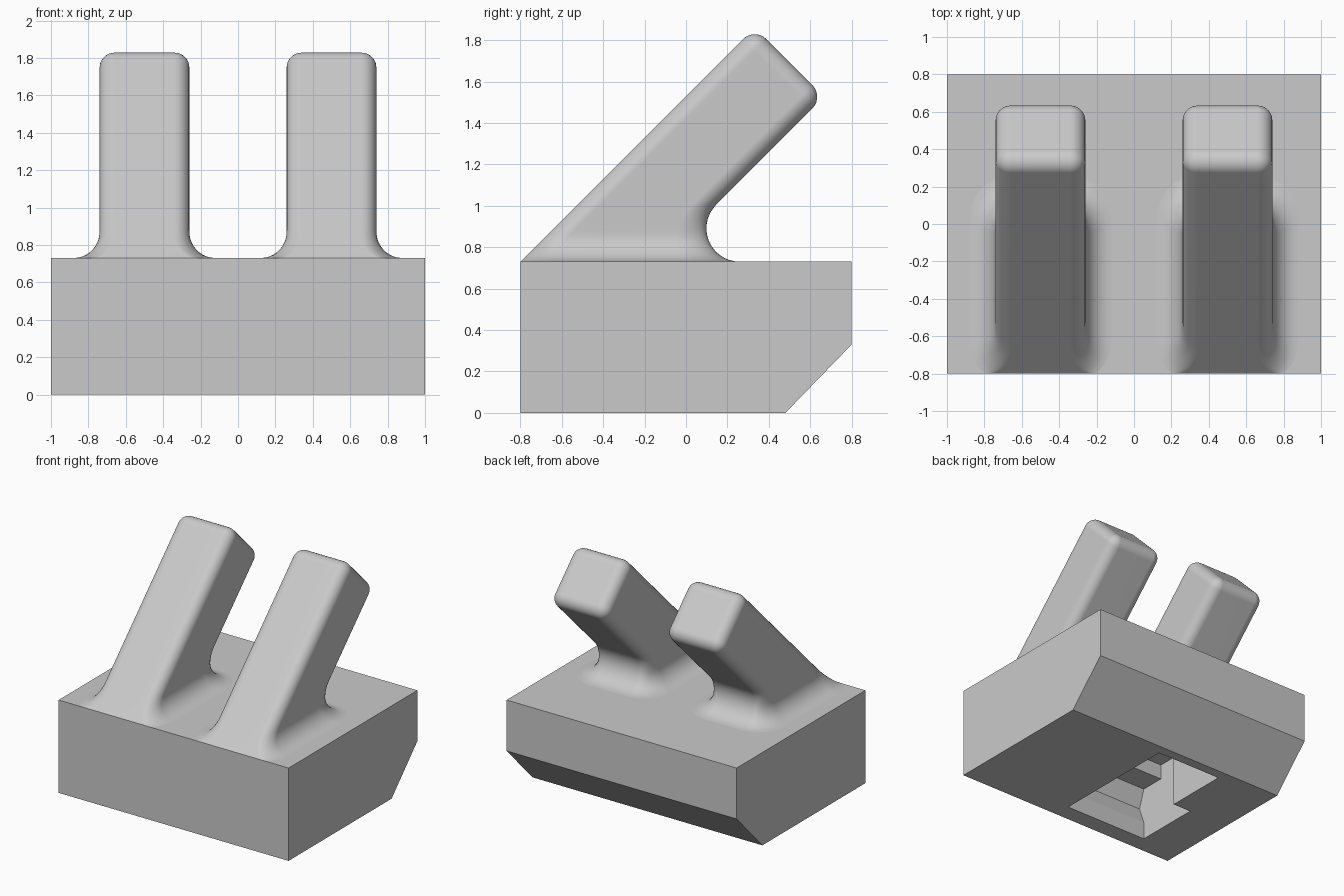
import bpy
import bmesh
from math import sin, cos, pi, sqrt

cube = bpy.data.objects.get("Cube")
if cube:
    bpy.data.objects.remove(cube, do_unlink=True)

grey = bpy.data.materials.new("plain grey")
grey.use_nodes = True
colour = (0.59, 0.59, 0.59, 1)
grey.diffuse_color = colour
grey.node_tree.nodes["Principled BSDF"].inputs["Base Color"].default_value = colour


def make_object(name, bm):
    bmesh.ops.recalc_face_normals(bm, faces=bm.faces)
    mesh = bpy.data.meshes.new(name)
    bm.to_mesh(mesh)
    bm.free()
    mesh.materials.append(grey)
    obj = bpy.data.objects.new(name, mesh)
    bpy.context.collection.objects.link(obj)
    return obj


def extrude_profile(name, profile, x0, x1):
    """Extrude a side profile of (y, z) points between two x positions."""
    bm = bmesh.new()
    face = bm.faces.new([bm.verts.new((x0, y, z)) for y, z in profile])
    moved = bmesh.ops.extrude_face_region(bm, geom=[face])["geom"]
    verts = [v for v in moved if isinstance(v, bmesh.types.BMVert)]
    bmesh.ops.translate(bm, verts=verts, vec=(x1 - x0, 0, 0))
    return make_object(name, bm)


# Base block with a chamfered lower back edge
TOP = 0.73
FRONT = -0.8
base = extrude_profile("base_block", [(FRONT, 0), (0.48, 0), (0.8, 0.33),
                                      (0.8, TOP), (FRONT, TOP)], -1, 1)

# Stepped socket in the underside, with a wider front part
front_wall = [(-0.46, 0.55), (-0.46, 0.43), (-0.66, 0.43),
              (-0.71, 0.28), (-0.66, 0.14), (-0.66, -0.1)]
for name, back, x0, x1 in (("socket_cutter", 0.4, -0.49, 0.09),
                           ("side_socket_cutter", -0.12, -0.65, -0.4)):
    cutter = extrude_profile(name, [(back, -0.1), (back, 0.55)] + front_wall, x0, x1)
    cutter.hide_render = True
    cutter.hide_viewport = True
    cut = base.modifiers.new(name, "BOOLEAN")
    cut.operation = "DIFFERENCE"
    cut.solver = "EXACT"
    cut.object = cutter

bpy.context.view_layer.update()
solid = bpy.data.meshes.new_from_object(
    base.evaluated_get(bpy.context.evaluated_depsgraph_get()))
base.modifiers.clear()
base.data = solid
for helper in ("socket_cutter", "side_socket_cutter"):
    bpy.data.objects.remove(bpy.data.objects[helper], do_unlink=True)

# Leaning prongs: rounded sections lofted from the flared foot to the rounded tip
HALF = 0.24
DEPTH = 0.474
EDGE = 0.08
LENGTH = 1.6
SIDE_R = 0.14
BACK_R = 0.1615
BACK_Y = 0.26
K = sqrt(0.5)


def rounded_section(half, near, far, far_radii, near_radii, steps=8):
    points = []
    for quarter, (sx, sy) in enumerate(((1, 1), (-1, 1), (-1, -1), (1, -1))):
        rx, ry = far_radii if sy > 0 else near_radii
        cx = sx * (half - rx)
        cy = far - ry if sy > 0 else near + ry
        for i in range(steps + 1):
            a = (quarter + i / steps) * pi / 2
            points.append((cx + rx * cos(a), cy + ry * sin(a)))
    return points


def prong_rings():
    rings = []
    # Flared foot, in level slices
    foot_height = BACK_R * (1 + K)
    for i in range(15):
        h = foot_height * (i / 14) ** 1.8
        side = SIDE_R - sqrt(max(0, SIDE_R ** 2 - (SIDE_R - min(h, SIDE_R)) ** 2))
        near = FRONT + h
        straight = near + DEPTH / K
        far = BACK_Y - sqrt(BACK_R ** 2 - (h - BACK_R) ** 2)
        flare = max(0, far - straight)
        far_radii = (EDGE + side, EDGE / K + flare * 0.32)
        near_radii = (EDGE + side * 0.2, EDGE / K + side * 0.6)
        section = rounded_section(HALF + side, near, far, far_radii, near_radii)
        rings.append([(x, y, TOP + h) for x, y in section])
    # Straight shaft ending in a rounded tip, in slices square to the lean
    for i in range(8):
        a = i / 7 * pi / 2
        along = LENGTH - EDGE * (1 - sin(a))
        inset = EDGE * (1 - cos(a))
        r = max(EDGE - inset, 0.002)
        section = rounded_section(HALF - inset, inset, DEPTH - inset, (r, r), (r, r))
        rings.append([(x, FRONT + (along + v) * K, TOP + (along - v) * K)
                      for x, v in section])
    return rings


for name, x_pos in (("right_prong", -0.5), ("left_prong", 0.5)):
    bm = bmesh.new()
    loops = [[bm.verts.new((x + x_pos, y, z)) for x, y, z in ring]
             for ring in prong_rings()]
    for low, high in zip(loops, loops[1:]):
        for i in range(len(low)):
            bm.faces.new((low[i - 1], low[i], high[i], high[i - 1]))
    bm.faces.new(loops[-1])
    prong = make_object(name, bm)
    bpy.ops.object.select_all(action="DESELECT")
    prong.select_set(True)
    bpy.context.view_layer.objects.active = prong
    bpy.ops.object.shade_smooth_by_angle(angle=0.6)
    # Keep the broad flat sides evenly shaded beside the rounded edges
    weighted = prong.modifiers.new("even_shading", "WEIGHTED_NORMAL")
    weighted.keep_sharp = True
